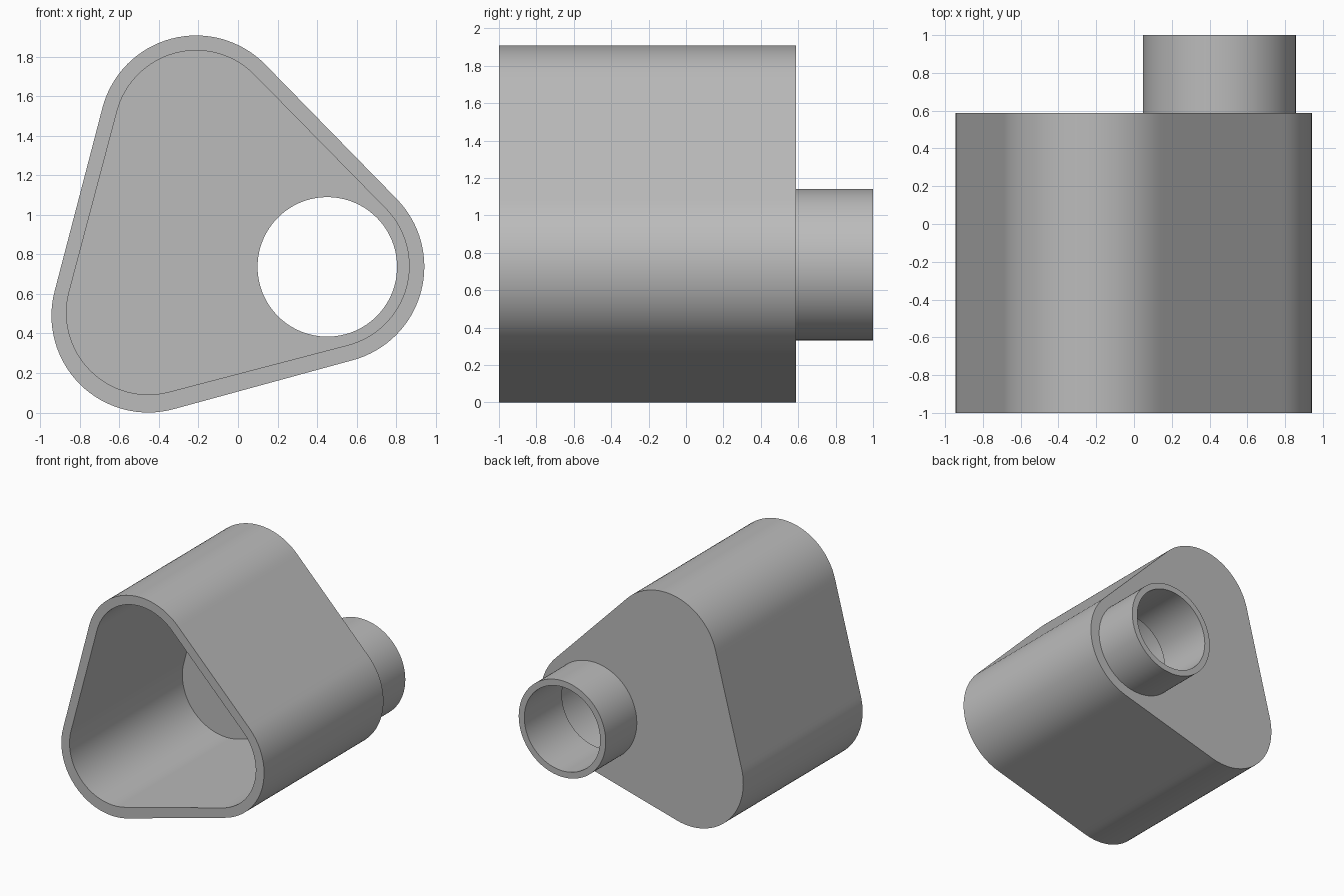
import bpy, bmesh, math
from mathutils import Vector

cube = bpy.data.objects.get("Cube")
if cube:
    bpy.data.objects.remove(cube)

grey = bpy.data.materials.new("plain grey")
grey.use_nodes = True
colour = (0.5, 0.5, 0.5, 1)
grey.diffuse_color = colour
grey.node_tree.nodes["Principled BSDF"].inputs["Base Color"].default_value = colour

ARC, EDGE = 32, 24                      # segments per corner and per straight side
PIPE = Vector((0.452, 0.737))           # pipe axis in x, z
FRONT, CAVITY_END, BACK, PIPE_END = -1, 0.5, 0.587, 1


def rounded_triangle(corners, radius):
    """Counter-clockwise outline wrapped around three equal circles."""
    pts = []
    for i, c in enumerate(corners):
        before = c - corners[i - 1]
        after = corners[(i + 1) % 3] - c
        start = math.atan2(before.y, before.x) - math.pi / 2
        sweep = (math.atan2(after.y, after.x) - math.pi / 2 - start) % math.tau
        for k in range(ARC + 1):
            a = start + sweep * k / ARC
            pts.append(c + radius * Vector((math.cos(a), math.sin(a))))
        pts += [pts[-1] + after * k / EDGE for k in range(1, EDGE)]
    return pts


def circle(radius, outline):
    """Circle round the pipe axis with one point towards each outline point."""
    return [PIPE + radius * (p - PIPE).normalized() for p in outline]


def loft(name, sections):
    """Closed skin through (outline, y) sections, last joined to first."""
    bm = bmesh.new()
    rings = [[bm.verts.new((p.x, y, p.y)) for p in pts] for pts, y in sections]
    n = len(rings[0])
    for r, ring in enumerate(rings):
        last = rings[r - 1]
        for i in range(n):
            j = (i + 1) % n
            bm.faces.new((last[i], last[j], ring[j], ring[i]))
    bmesh.ops.recalc_face_normals(bm, faces=bm.faces)
    mesh = bpy.data.meshes.new(name)
    bm.to_mesh(mesh)
    bm.free()
    mesh.materials.append(grey)
    obj = bpy.data.objects.new(name, mesh)
    bpy.context.collection.objects.link(obj)
    bpy.ops.object.select_all(action="DESELECT")
    obj.select_set(True)
    bpy.context.view_layer.objects.active = obj
    bpy.ops.object.shade_smooth_by_angle(angle=math.radians(30))
    return obj


# Outer shell and cavity outlines
outer = rounded_triangle([Vector(c) for c in ((-0.454, 0.49), (0.453, 0.738), (-0.212, 1.418))], 0.49)
inner = rounded_triangle([Vector(c) for c in ((-0.454, 0.505), (0.452, 0.742), (-0.212, 1.418))], 0.414)
pipe_outside, bore = circle(0.405, outer), circle(0.353, outer)

# Open-fronted housing with a hollow pipe through its back wall
loft("housing_with_pipe", [
    (inner, CAVITY_END), (inner, FRONT),
    (outer, FRONT), (outer, BACK),
    (pipe_outside, BACK), (pipe_outside, PIPE_END),
    (bore, PIPE_END), (bore, CAVITY_END),
])
